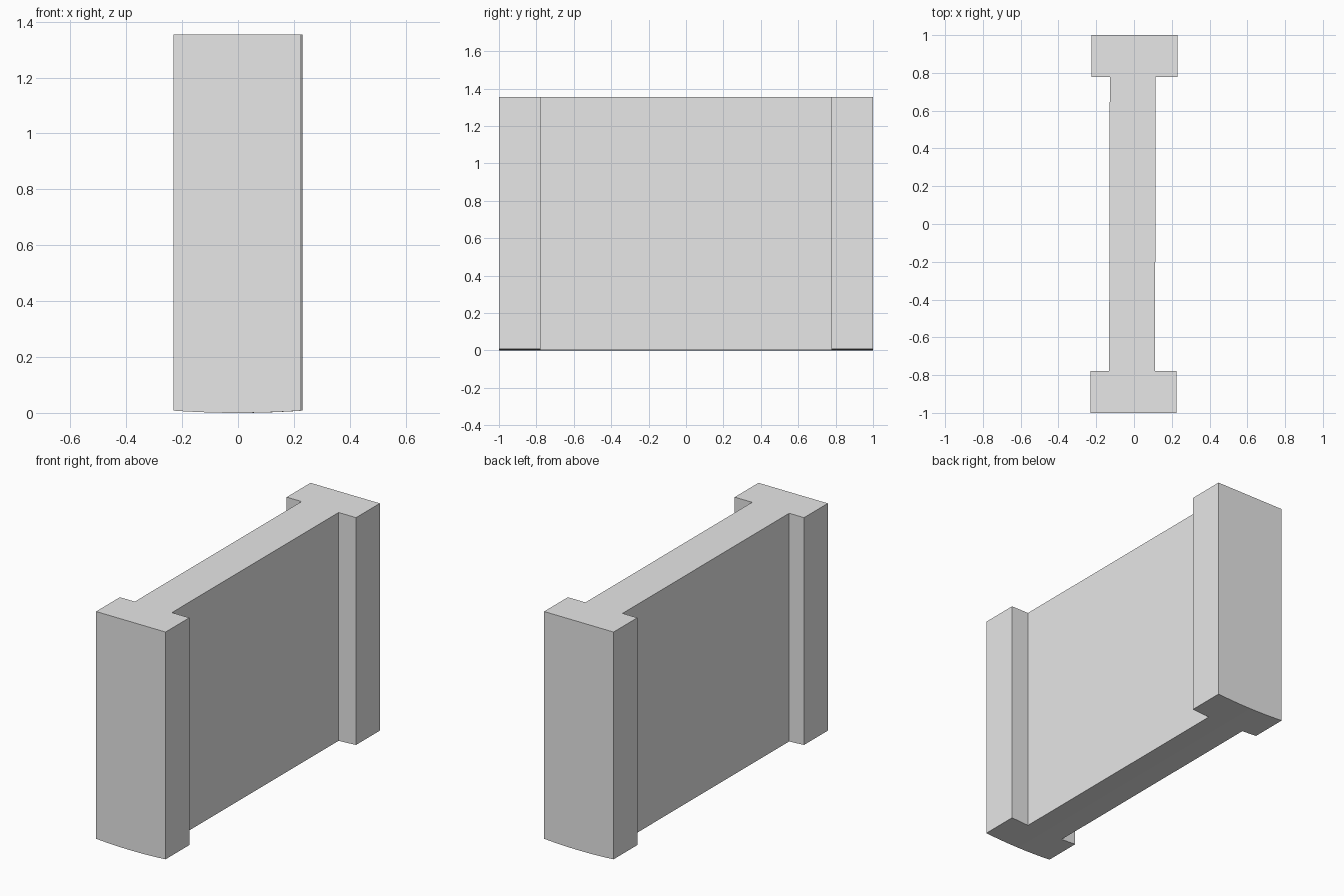
import bpy
import bmesh

cube = bpy.data.objects.get("Cube")
if cube:
    bpy.data.objects.remove(cube, do_unlink=True)

HEIGHT = 1.355       # overall height
FLANGE = 0.2275      # half width of the end flanges
WEB_L, WEB_R = -0.13, 0.113
INNER = 0.778        # where the flanges meet the web
SAG = 0.008          # rise of the curved underside at its edges
SKEW = 0.0025        # slight lean of the plan in x along y

grey = bpy.data.materials.new("plain grey")
grey.use_nodes = True
colour = (0.8, 0.8, 0.8, 1)
grey.diffuse_color = colour
grey.node_tree.nodes["Principled BSDF"].inputs["Base Color"].default_value = colour

# I-shaped plan outline
outline = [(-FLANGE, -1), (FLANGE, -1), (FLANGE, -INNER), (WEB_R, -INNER),
           (WEB_R, INNER), (FLANGE, INNER), (FLANGE, 1), (-FLANGE, 1),
           (-FLANGE, INNER), (WEB_L, INNER), (WEB_L, -INNER), (-FLANGE, -INNER)]
bm = bmesh.new()
bm.faces.new([bm.verts.new((x, y, 0)) for x, y in outline])

# Slice the plan lengthwise so the underside can bend
SLICES = 10
for i in range(1, SLICES):
    x = FLANGE * (2 * i / SLICES - 1)
    bmesh.ops.bisect_plane(bm, geom=bm.verts[:] + bm.edges[:] + bm.faces[:],
                           plane_co=(x, 0, 0), plane_no=(1, 0, 0))

# Raise the flat top, then bow the underside
result = bmesh.ops.extrude_face_region(bm, geom=bm.faces[:], use_keep_orig=True)
top = {v for v in result["geom"] if isinstance(v, bmesh.types.BMVert)}
for v in bm.verts:
    v.co.z = HEIGHT if v in top else SAG * (v.co.x / FLANGE) ** 2
    v.co.x += SKEW * v.co.y
bmesh.ops.recalc_face_normals(bm, faces=bm.faces[:])

mesh = bpy.data.meshes.new("flanged_block")
bm.to_mesh(mesh)
bm.free()
mesh.materials.append(grey)
block = bpy.data.objects.new("flanged_block", mesh)
bpy.context.collection.objects.link(block)
